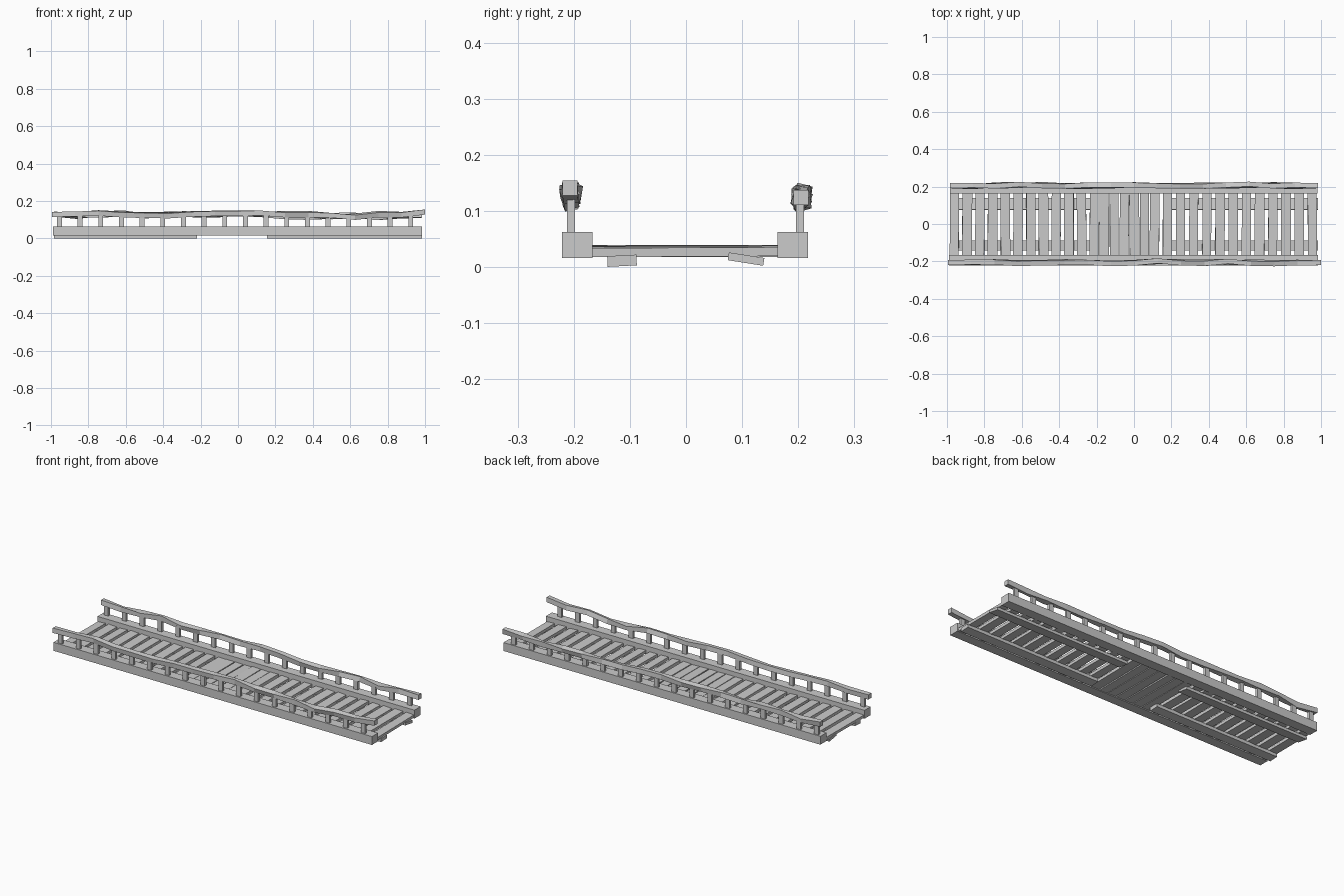
import bpy, bmesh, random
from math import sin, cos, pi, radians
from mathutils import Matrix, Vector, Euler

if "Cube" in bpy.data.objects:
    bpy.data.objects.remove(bpy.data.objects["Cube"])

random.seed(4)


def finish(name, bm):
    bmesh.ops.recalc_face_normals(bm, faces=bm.faces)
    me = bpy.data.meshes.new(name)
    bm.to_mesh(me)
    bm.free()
    ob = bpy.data.objects.new(name, me)
    bpy.context.collection.objects.link(ob)
    return ob


def add_box(bm, centre, size, rot=(0, 0, 0)):
    m = (Matrix.Translation(centre) @ Euler(rot).to_matrix().to_4x4()
         @ Matrix.Diagonal((*size, 1)))
    bmesh.ops.create_cube(bm, size=1, matrix=m)


def rail(name, y0, x0, x1, heights, sways):
    # square section swept along a wavy path, twisted a little at each station
    bm = bmesh.new()
    rings = []
    n = len(heights)
    for i, (z, dy) in enumerate(zip(heights, sways)):
        x = x0 + (x1 - x0) * i / (n - 1)
        end = i in (0, n - 1)
        roll = 0 if end else random.uniform(-0.35, 0.35)
        r = 0.019
        rings.append([bm.verts.new((x, y0 + dy + r * cos(pi / 4 + k * pi / 2 + roll),
                                    z + r * sin(pi / 4 + k * pi / 2 + roll)))
                      for k in range(4)])
    for a, b in zip(rings, rings[1:]):
        for k in range(4):
            j = (k + 1) % 4
            bm.faces.new((a[k], a[j], b[j], b[k]))
    bm.faces.new(rings[0])
    bm.faces.new(rings[-1])
    return finish(name, bm)


# side beams
for name, y, x0, x1 in (("front_beam", -0.194, -0.99, 0.985),
                        ("back_beam", 0.19, -0.985, 0.98)):
    bm = bmesh.new()
    add_box(bm, ((x0 + x1) / 2, y, 0.0395), (x1 - x0, 0.054, 0.047))
    finish(name, bm)

# deck planks: spaced at both ends, tight in the middle
bm = bmesh.new()
xs = [-0.96 + 0.068 * i for i in range(12)]
xs += [-0.16 + 0.054 * i for i in range(6)]
xs += [0.178 + 0.0705 * i for i in range(12)]
for x in xs:
    add_box(bm, (x, -0.002, 0.029 + random.uniform(-0.001, 0.001)),
            (random.uniform(0.047, 0.053), 0.336, 0.016),
            (radians(random.uniform(-0.4, 0.4)), radians(random.uniform(-4, 4)),
             radians(random.uniform(-0.6, 0.6))))
finish("deck_planks", bm)

# runners nailed under the deck, two per half
bm = bmesh.new()
for x0, x1 in ((-0.985, -0.22), (0.155, 0.985)):
    cx, length = (x0 + x1) / 2, x1 - x0
    add_box(bm, (cx, -0.114, 0.0115), (length, 0.052, 0.019), (radians(3), 0, 0))
    add_box(bm, (cx, 0.107, 0.0145), (length, 0.064, 0.014), (radians(-9), 0, 0))
finish("deck_runners", bm)

# rail posts
for name, y in (("front_posts", -0.205), ("back_posts", 0.203)):
    bm = bmesh.new()
    for i in range(18):
        add_box(bm, (-0.955 + 0.1105 * i, y, 0.09), (0.026, 0.014, 0.066))
    finish(name, bm)

# wavy hand rails
rail("front_rail", -0.207, -0.995, 1.0,
     [0.128, 0.129, 0.136, 0.128, 0.124, 0.123, 0.129, 0.134, 0.135, 0.133,
      0.129, 0.130, 0.119, 0.116, 0.130, 0.127, 0.141],
     [0, 0.002, 0.004, -0.002, 0, 0.003, 0.002, -0.004, 0, 0.008,
      0.002, 0, 0.004, 0, -0.002, 0.001, 0])
rail("back_rail", 0.205, -0.985, 0.985,
     [0.130, 0.121, 0.127, 0.134, 0.124, 0.128, 0.130, 0.127, 0.132, 0.128,
      0.118, 0.116, 0.120, 0.122, 0.114, 0.123, 0.124],
     [0, -0.002, 0.001, 0.004, 0.003, -0.002, 0, 0.001, 0.004, 0,
      -0.002, 0, 0.001, 0.004, 0.002, -0.001, 0])
